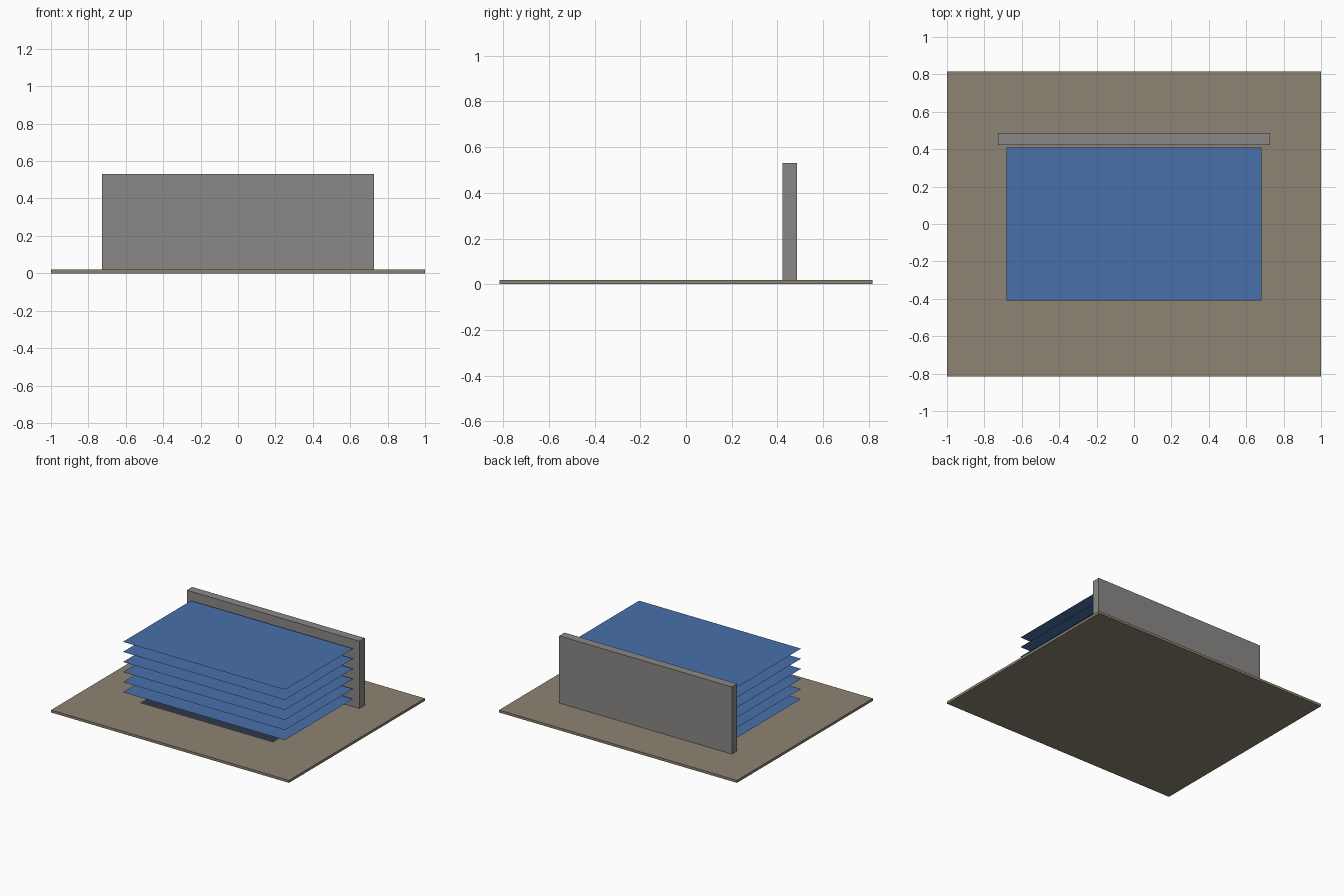
import bpy

if "Cube" in bpy.data.objects:
    bpy.data.objects.remove(bpy.data.objects["Cube"])


def material(name, rgb):
    m = bpy.data.materials.new(name)
    m.diffuse_color = (*rgb, 1)
    m.use_nodes = True
    m.node_tree.nodes["Principled BSDF"].inputs["Base Color"].default_value = m.diffuse_color
    return m


def finish(name, mat, center, size):
    ob = bpy.context.object
    ob.name = name
    ob.location = center
    ob.scale = size
    bpy.ops.object.transform_apply(location=False, rotation=False, scale=True)
    ob.data.materials.append(mat)


def box(name, mat, lo, hi):
    bpy.ops.mesh.primitive_cube_add(size=1)
    finish(name, mat, [(a + b) / 2 for a, b in zip(lo, hi)],
           [b - a for a, b in zip(lo, hi)])


def sheet(name, mat, half_x, half_y, z):
    bpy.ops.mesh.primitive_plane_add(size=2)
    finish(name, mat, (0, 0, z), (half_x, half_y, 1))


stone = material("stone", (0.27, 0.23, 0.17))
concrete = material("concrete", (0.26, 0.25, 0.24))
blue = material("blue", (0.065, 0.16, 0.40))
dark = material("dark", (0.03, 0.04, 0.06))

# Ground slab and back wall
box("ground_slab", stone, (-1, -0.816, 0), (1, 0.816, 0.019))
box("back_wall", concrete, (-0.726, 0.422, 0.019), (0.726, 0.486, 0.53))

# Dark patch lying on the slab
sheet("floor_patch", dark, 0.56, 0.38, 0.023)

# Stack of thin floating layers
for i in range(6):
    sheet(f"layer_{i + 1}", blue, 0.681, 0.409, 0.084 + i * 0.0766)
